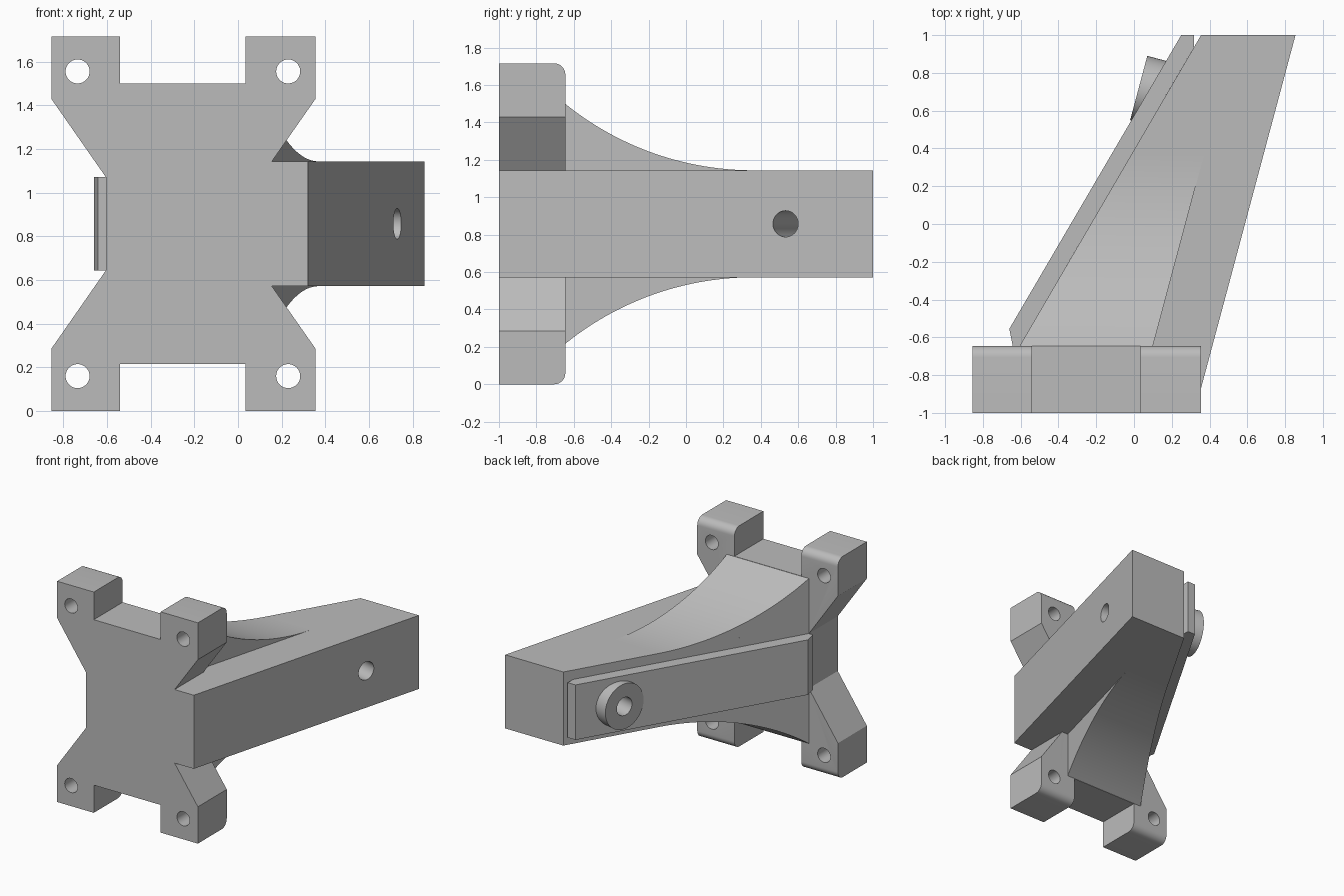
import bpy, bmesh, math
from mathutils import Vector

if "Cube" in bpy.data.objects:
    bpy.data.objects.remove(bpy.data.objects["Cube"], do_unlink=True)

MID = 0.858      # height of the horizontal symmetry plane
ARM = 0.286      # half height of the arm
BACK = -0.645    # rear face of the mounting plate

grey = bpy.data.materials.new("grey")
grey.use_nodes = True
grey.diffuse_color = (0.5, 0.5, 0.5, 1)
grey.node_tree.nodes["Principled BSDF"].inputs["Base Color"].default_value = (0.5, 0.5, 0.5, 1)


def finish(bm, name):
    bmesh.ops.remove_doubles(bm, verts=bm.verts, dist=1e-5)
    bmesh.ops.recalc_face_normals(bm, faces=bm.faces)
    mesh = bpy.data.meshes.new(name)
    bm.to_mesh(mesh)
    bm.free()
    mesh.materials.append(grey)
    obj = bpy.data.objects.new(name, mesh)
    bpy.context.collection.objects.link(obj)
    return obj


def extrude(points, offset):
    bm = bmesh.new()
    face = bm.faces.new([bm.verts.new(p) for p in points])
    new = bmesh.ops.extrude_face_region(bm, geom=[face])["geom"]
    bmesh.ops.translate(bm, vec=offset, verts=[v for v in new if isinstance(v, bmesh.types.BMVert)])
    return bm


def slab(name, outline, half):
    return finish(extrude([(x, y, MID - half) for x, y in outline], (0, 0, 2 * half)), name)


def cylinder(name, start, axis, radius, length):
    bm = bmesh.new()
    bmesh.ops.create_cone(bm, cap_ends=True, segments=48, radius1=radius, radius2=radius, depth=length)
    obj = finish(bm, name)
    axis = Vector(axis).normalized()
    obj.data.transform(axis.to_track_quat('Z', 'Y').to_matrix().to_4x4())
    obj.location = Vector(start) + axis * length / 2
    return obj


def activate(obj):
    bpy.ops.object.select_all(action='DESELECT')
    obj.select_set(True)
    bpy.context.view_layer.objects.active = obj


def drill(obj, start, axis, radius, length):
    cutter = cylinder("drill", start, axis, radius, length)
    cutter.hide_render = True
    bpy.context.view_layer.update()
    activate(obj)
    mod = obj.modifiers.new("hole", 'BOOLEAN')
    mod.operation, mod.solver, mod.object = 'DIFFERENCE', 'EXACT', cutter
    bpy.ops.object.modifier_apply(modifier=mod.name)
    bpy.data.objects.remove(cutter, do_unlink=True)


# Mounting plate with four tabs: upper half outline mirrored downwards
upper = [(-0.605, 0.213), (-0.855, 0.572), (-0.855, MID), (-0.54, MID), (-0.54, 0.643),
         (0.035, 0.643), (0.035, MID), (0.355, MID), (0.355, 0.572), (0.155, ARM)]
outline = upper + [(x, -h) for x, h in reversed(upper)]
bm = extrude([(x, -1, MID + h) for x, h in outline], (0, BACK + 1, 0))
rims = [e for e in bm.edges if all(abs(v.co.y - BACK) < 1e-4 and abs(abs(v.co.z - MID) - MID) < 1e-4
                                   for v in e.verts)]
bmesh.ops.bevel(bm, geom=rims, offset=0.06, segments=8, profile=0.5, affect='EDGES')
plate = finish(bm, "mounting_plate")
for x in (-0.735, 0.23):
    for side in (-1, 1):
        drill(plate, (x, -1.2, MID + side * 0.698), (0, 1, 0), 0.055, 0.8)

# Angled arm
arm = slab("arm", [(0.155, -1), (0.32, -1), (0.855, 1), (0.355, 1), (-0.605, BACK), (0.155, BACK)], ARM)

# Raised rail on the slanted side of the arm
rail = slab("side_rail", [(-0.605, BACK), (-0.642, BACK), (-0.66, -0.555), (0.25, 1), (0.317, 1),
                          (0.317, 0.935)], 0.2135)

# Boss with a hole running right through the arm
axis = (0.966, -0.258, 0)
boss = cylinder("bolt_boss", (0.025, 0.72, MID), axis, 0.176, 0.3)
for part in (arm, rail, boss):
    drill(part, (-0.168, 0.772, MID), axis, 0.07, 1.3)

# Curved gussets above and below the arm
STEPS, END, RADIUS = 32, 0.36, 1.6
gussets = []
for side, name in ((1, "upper_gusset"), (-1, "lower_gusset")):
    bm = bmesh.new()
    rings = []
    for i in range(STEPS + 1):
        y = BACK + (END - BACK) * i / STEPS
        rise = RADIUS - math.sqrt(RADIUS ** 2 - (END - y) ** 2)
        left, right = -0.605 + 0.5836 * (y - BACK), 0.1 + 0.2675 * (y - BACK)
        low, high = MID + side * ARM, MID + side * (ARM + rise)
        corners = [(left, low), (right, low), (right, high), (left, high)]
        rings.append([bm.verts.new((x, y, z)) for x, z in corners])
    for a, b in zip(rings, rings[1:]):
        for k in range(4):
            n = (k + 1) % 4
            bm.faces.new((a[k], a[n], b[n], b[k]))
    bm.faces.new(rings[0])
    gussets.append(finish(bm, name))

for obj in [plate, arm, rail, boss] + gussets:
    activate(obj)
    bpy.ops.object.shade_smooth_by_angle(angle=math.radians(30))
